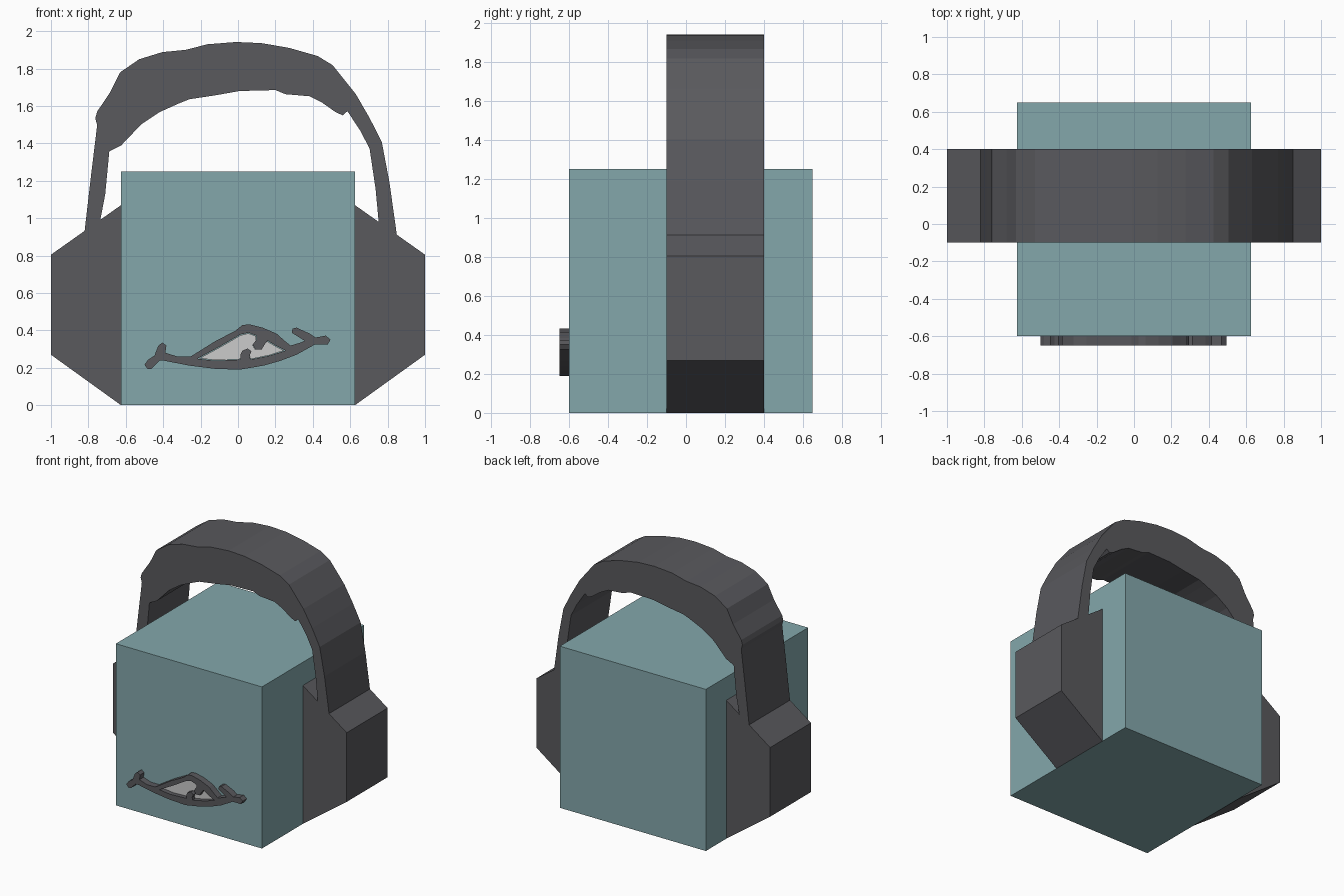
import bpy, bmesh
from mathutils import Vector


def material(name, rgb):
    m = bpy.data.materials.new(name)
    m.diffuse_color = (*rgb, 1)
    return m


TEAL = material("teal", (0.23, 0.39, 0.41))
DARK = material("dark_grey", (0.1, 0.1, 0.11))


def extrude_profile(name, loops, y0, y1, mat=None):
    """Solid between y0 and y1 from XZ loops; a second loop is a hole."""
    bm = bmesh.new()
    edges = []
    for loop in loops:
        vs = [bm.verts.new((x, y0, z)) for x, z in loop]
        if len(loops) == 1:
            bm.faces.new(vs)
        else:
            edges += [bm.edges.new((v, vs[i - 1])) for i, v in enumerate(vs)]
    if edges:
        bmesh.ops.triangle_fill(bm, use_beauty=True, edges=edges, normal=(0, -1, 0))
    ext = bmesh.ops.extrude_face_region(bm, geom=bm.faces[:], use_keep_orig=True)
    moved = [g for g in ext["geom"] if isinstance(g, bmesh.types.BMVert)]
    bmesh.ops.translate(bm, verts=moved, vec=(0, y1 - y0, 0))
    bmesh.ops.recalc_face_normals(bm, faces=bm.faces[:])
    me = bpy.data.meshes.new(name)
    bm.to_mesh(me)
    bm.free()
    if mat:
        me.materials.append(mat)
    ob = bpy.data.objects.new(name, me)
    bpy.context.collection.objects.link(ob)
    return ob


# Cube head
extrude_profile("head", [[(-.625, 0), (.625, 0), (.625, 1.25), (-.625, 1.25)]],
                -.6, .65, TEAL)

# Ear cups on both sides
cup = [(.625, 0), (1, .27), (1, .805), (.625, 1.07)]
for side, s in (("left", -1), ("right", 1)):
    extrude_profile("ear_cup_" + side, [[(s * x, z) for x, z in cup]], -.1, .4, DARK)

# Uneven padded headband, its ends resting on the cup slopes
band_outer = [
    (-.82, .932), (-.785, 1.235), (-.753, 1.497), (-.763, 1.535), (-.753, 1.57),
    (-.683, 1.674), (-.63, 1.78), (-.528, 1.85), (-.404, 1.888), (-.28, 1.9),
    (-.163, 1.93), (-.01, 1.942), (.126, 1.936), (.276, 1.91), (.426, 1.867),
    (.506, 1.818), (.63, 1.663), (.704, 1.535), (.769, 1.406), (.81, 1.19),
    (.849, .912)]
band_inner = [
    (.752, .98), (.736, 1.154), (.704, 1.37), (.656, 1.465), (.585, 1.572),
    (.56, 1.55), (.522, 1.567), (.447, 1.62), (.383, 1.652), (.254, 1.663),
    (.2, 1.685), (.008, 1.68), (-.115, 1.658), (-.26, 1.636), (-.313, 1.615),
    (-.42, 1.567), (-.517, 1.502), (-.624, 1.39), (-.688, 1.358), (-.71, 1.128),
    (-.736, .991)]
extrude_profile("headband", [band_outer + band_inner], -.1, .4, DARK)

# Smirking lips with an opening notched by two tooth lines
lips = [
    (-.5, .217), (-.48, .244), (-.447, .265), (-.426, .319), (-.404, .335),
    (-.383, .319), (-.388, .281), (-.324, .26), (-.254, .26), (-.126, .34),
    (-.013, .399), (.024, .429), (.062, .432), (.131, .415), (.206, .383),
    (.249, .345), (.281, .319), (.335, .335), (.356, .345), (.287, .388),
    (.292, .41), (.313, .415), (.383, .383), (.415, .362), (.469, .372),
    (.495, .351), (.479, .324), (.41, .324), (.372, .303), (.313, .27),
    (.228, .238), (.137, .212), (.008, .19), (-.126, .195), (-.26, .212),
    (-.394, .238), (-.42, .238), (-.463, .195), (-.485, .195)]
opening = [
    (-.217, .249), (-.099, .313), (.013, .378), (.056, .388), (.099, .372),
    (.099, .351), (.078, .324), (.094, .297), (.126, .297), (.142, .324),
    (.158, .345), (.212, .313), (.254, .292), (.169, .265), (.067, .244),
    (.062, .265), (.072, .287), (.051, .303), (.024, .292), (.013, .27),
    (.013, .244), (-.126, .238)]
extrude_profile("lips", [lips, opening], -.65, -.6, DARK)

# Teeth plate recessed in the opening
c = sum((Vector(p) for p in opening), Vector((0, 0))) / len(opening)
teeth = [tuple(c + (Vector(p) - c) * .96) for p in opening]
extrude_profile("teeth", [teeth], -.62, -.6)
